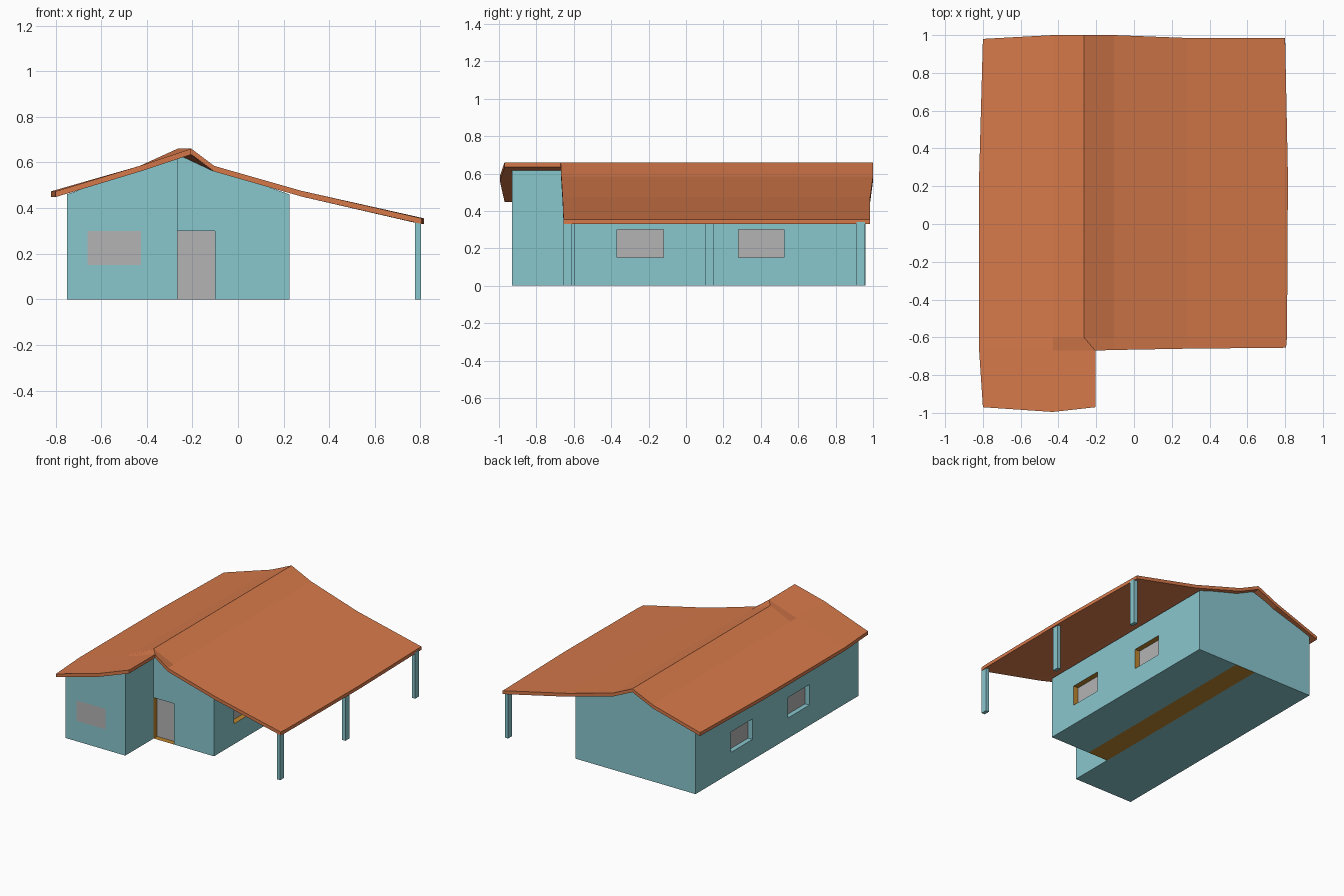
import bpy, bmesh
from mathutils import Vector

if "Cube" in bpy.data.objects:
    bpy.data.objects.remove(bpy.data.objects["Cube"])


def material(name, rgb):
    m = bpy.data.materials.new(name)
    lin = [(c / 255 / 12.92) if c < 11 else ((c / 255 + 0.055) / 1.055) ** 2.4 for c in rgb]
    m.diffuse_color = (*lin, 1)
    m.use_nodes = True
    m.node_tree.nodes["Principled BSDF"].inputs["Base Color"].default_value = m.diffuse_color
    return m


WALL = material("teal wall", (137, 199, 206))
ROOF = material("terracotta roof", (214, 121, 74))
PANE = material("grey pane", (181, 180, 180))
TRIM = material("amber trim", (190, 134, 46))


def finish(bm, name, mats):
    bmesh.ops.recalc_face_normals(bm, faces=bm.faces[:])
    me = bpy.data.meshes.new(name)
    bm.to_mesh(me)
    bm.free()
    for m in mats:
        me.materials.append(m)
    ob = bpy.data.objects.new(name, me)
    bpy.context.collection.objects.link(ob)
    return ob


def prism(profile, y0, y1):
    """Extrude an x/z profile along y."""
    bm = bmesh.new()
    f = bm.faces.new([bm.verts.new((x, y0, z)) for x, z in profile])
    new = bmesh.ops.extrude_face_region(bm, geom=[f], use_keep_orig=True)["geom"]
    for v in new:
        if isinstance(v, bmesh.types.BMVert):
            v.co.y = y1
    bmesh.ops.recalc_face_normals(bm, faces=bm.faces[:])
    return bm


def opening(bm, normal, lo, hi, depth, pane=1, jamb=0):
    """Cut a rectangle in the outer wall facing 'normal' and push it inward."""
    n = Vector(normal)
    axes = [i for i in range(3) if abs(n[i]) < 0.5]
    level = max(v.co.dot(n) for v in bm.verts)

    def side():
        return [f for f in bm.faces if f.normal.dot(n) > 0.99
                and abs(f.calc_center_median().dot(n) - level) < 1e-4]
    for (a, l, h) in zip(axes, lo, hi):
        for val in (l, h):
            fs = side()
            geom = set(fs)
            for f in fs:
                geom.update(f.edges)
                geom.update(f.verts)
            co, no = Vector((0, 0, 0)), Vector((0, 0, 0))
            co[a], no[a] = val, 1
            bmesh.ops.bisect_plane(bm, geom=list(geom), plane_co=co, plane_no=no, dist=1e-5)
            bm.normal_update()
    for f in side():
        c = f.calc_center_median()
        if all(l < c[a] < h for a, l, h in zip(axes, lo, hi)):
            if depth:
                f = bmesh.ops.extrude_discrete_faces(bm, faces=[f])["faces"][0]
                bmesh.ops.translate(bm, verts=f.verts[:], vec=-n * depth)
                for e in f.edges:
                    for s in e.link_faces:
                        s.material_index = jamb
            f.material_index = pane
    bm.normal_update()


# Main house body with recessed windows, door and floor strip
bm = prism([(-0.75, 0), (0.225, 0), (0.225, 0.46), (-0.25, 0.628), (-0.75, 0.46)], -0.6, 0.96)
for y0, y1 in ((-0.37, -0.12), (0.28, 0.525)):
    opening(bm, (1, 0, 0), (y0, 0.15), (y1, 0.30), 0.04, 1, 2)
for y0, y1 in ((-0.36, -0.11), (0.30, 0.55)):
    opening(bm, (-1, 0, 0), (y0, 0.15), (y1, 0.30), 0.035, 1, 0)
opening(bm, (0, 0, -1), (-0.265, -0.6), (-0.10, 0.96), 0, 2)
opening(bm, (0, -1, 0), (-0.265, 0.0), (-0.10, 0.30), 0.04, 1, 2)
finish(bm, "main_walls", (WALL, PANE, TRIM))

# Front wing with a flush window
bm = prism([(-0.75, 0), (-0.265, 0), (-0.265, 0.63), (-0.75, 0.46)], -0.93, -0.6)
opening(bm, (0, -1, 0), (-0.66, 0.15), (-0.425, 0.30), 0, 1)
finish(bm, "wing_walls", (WALL, PANE, TRIM))

# Roof: rows from front to back, each running from left eave to right eave
rows = [
    [(-0.80, -0.97, 0.473), (-0.43, -0.995, 0.585), (-0.205, -0.97, 0.66)],
    [(-0.82, -0.67, 0.473), (-0.43, -0.67, 0.585), (-0.205, -0.67, 0.66),
     (-0.105, -0.667, 0.585), (0.28, -0.66, 0.475), (0.805, -0.655, 0.355)],
    [(-0.82, -0.6, 0.473), (-0.43, -0.6, 0.585), (-0.265, -0.6, 0.66),
     (-0.105, -0.6, 0.585), (0.28, -0.6, 0.475), (0.81, -0.6, 0.355)],
    [(-0.82, 0.25, 0.473), (-0.43, 0.25, 0.585), (-0.265, 0.25, 0.66),
     (-0.105, 0.25, 0.585), (0.28, 0.25, 0.475), (0.815, 0.25, 0.355)],
    [(-0.80, 0.98, 0.473), (-0.43, 1.0, 0.585), (-0.265, 1.0, 0.66),
     (-0.105, 1.0, 0.585), (0.28, 0.985, 0.475), (0.80, 0.985, 0.355)],
]
bm = bmesh.new()
grid = [[bm.verts.new(p) for p in r] for r in rows]
for a, b in zip(grid, grid[1:]):
    for i in range(min(len(a), len(b)) - 1):
        bm.faces.new((a[i], a[i + 1], b[i + 1], b[i]))
new = bmesh.ops.extrude_face_region(bm, geom=bm.faces[:], use_keep_orig=True)["geom"]
for v in new:
    if isinstance(v, bmesh.types.BMVert):
        v.co.z -= 0.025
finish(bm, "roof", (ROOF,))

# Porch posts
for i, y in enumerate((-0.632, 0.125, 0.935)):
    bm = prism([(0.775, 0), (0.802, 0), (0.802, 0.34), (0.775, 0.345)], y - 0.023, y + 0.023)
    finish(bm, f"porch_post_{i + 1}", (WALL,))
